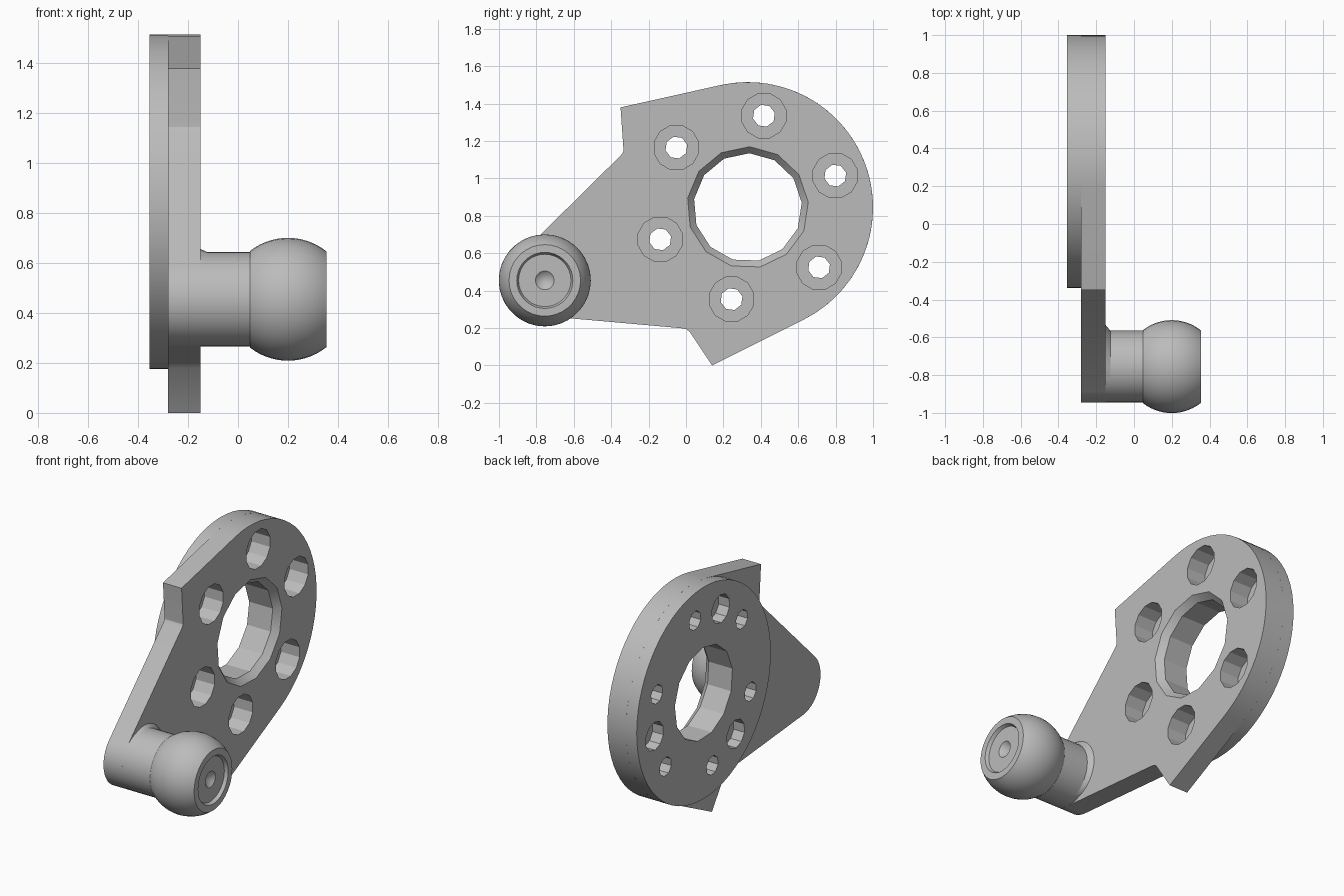
import bpy, bmesh
from math import sin, cos, pi, radians

cube = bpy.data.objects.get("Cube")
if cube:
    bpy.data.objects.remove(cube, do_unlink=True)

steel = bpy.data.materials.new("plain grey metal")
steel.use_nodes = True
grey = (0.5, 0.5, 0.5, 1)
steel.diffuse_color = grey
steel.node_tree.nodes["Principled BSDF"].inputs["Base Color"].default_value = grey

HUB, HUB_R = (0.33, 0.845), 0.67       # disc axis in (y, z)
PIVOT, NECK_R = (-0.755, 0.455), 0.19  # ball stud axis in (y, z)
BACK, STEP, FACE = -0.355, -0.28, -0.15


def arc(centre, r, start, end, n):
    """Points on an arc in the (y, z) plane, both ends included."""
    angles = [radians(start + (end - start) * i / n) for i in range(n + 1)]
    return [(centre[0] + r * cos(a), centre[1] + r * sin(a)) for a in angles]


def circle(centre, r, n, turn=0):
    return arc(centre, r, turn, turn + 360, n)[:-1]


def bolt_circle(r, n, first, count):
    """Equal holes spread round the hub."""
    centres = circle(HUB, 0.498, count, first)
    return [circle(c, r, n, 15) for c in centres]


def finish(bm, name):
    bmesh.ops.recalc_face_normals(bm, faces=bm.faces)
    mesh = bpy.data.meshes.new(name)
    bm.to_mesh(mesh)
    bm.free()
    mesh.materials.append(steel)
    mesh.shade_smooth()
    mesh.set_sharp_from_angle(angle=radians(25))
    obj = bpy.data.objects.new(name, mesh)
    bpy.context.collection.objects.link(obj)
    return obj


def pairs(ring):
    return zip(ring, ring[1:] + ring[:1])


def slab(name, layers):
    """Solid along x; each layer is (x, [outline, hole, hole, ...])."""
    bm = bmesh.new()
    rings = [[[bm.verts.new((x, *p)) for p in loop] for loop in loops]
             for x, loops in layers]
    for cap in (rings[0], rings[-1]):
        edges = [bm.edges.new(e) for loop in cap for e in pairs(loop)]
        bmesh.ops.triangle_fill(bm, use_beauty=True, edges=edges, normal=(1, 0, 0))
    for low, high in zip(rings, rings[1:]):
        for a, b in zip(low, high):
            for (a0, a1), (b0, b1) in zip(pairs(a), pairs(b)):
                bm.faces.new((a0, a1, b1, b0))
    return finish(bm, name)


def lathe(name, profile, n):
    """Turn an (x, radius) profile about the stud axis."""
    bm = bmesh.new()
    y, z = PIVOT
    verts = [bm.verts.new((x, y + r, z)) for x, r in profile]
    edges = [bm.edges.new(e) for e in zip(verts, verts[1:])]
    bmesh.ops.spin(bm, geom=verts + edges, cent=(0, y, z), axis=(1, 0, 0),
                   angle=2 * pi, steps=n)
    bmesh.ops.remove_doubles(bm, verts=bm.verts, dist=0.0005)
    return finish(bm, name)


# Lever plate: arm end, lower spur, round rim, upper spur
outline = arc(PIVOT, NECK_R, 135, 265, 14)
outline += [(-0.03, 0.2), (0, 0.195), (0.02, 0.18), (0.14, 0)]
outline += arc(HUB, HUB_R, -63.4, 103, 30)
outline += [(-0.35, 1.38), (-0.335, 1.165), (-0.335, 1.145), (-0.345, 1.127)]
counterbores = bolt_circle(0.122, 12, 20, 6)
bore = circle(HUB, 0.29, 13, 5)
mouth = circle(HUB, 0.325, 13, 5)
slab("lever_plate", [(FACE, [outline, mouth] + counterbores),
                     (FACE - 0.04, [outline, bore] + counterbores),
                     (STEP, [outline, bore] + counterbores)])

# Round disc behind the plate with bolt holes and three wider pockets
disc = [circle(HUB, HUB_R, 64), bore]
disc += bolt_circle(0.06, 8, 20, 6) + bolt_circle(0.09, 10, 110, 3)
slab("hub_disc", [(STEP, disc), (BACK, disc)])

# Stud neck and the blend at its foot
neck = circle(PIVOT, NECK_R, 36)
foot = circle((PIVOT[0] + 0.03, PIVOT[1] + 0.011), NECK_R, 36)
slab("stud_neck", [(FACE, [neck]), (0.06, [neck])])
slab("neck_blend", [(FACE, [foot]), (FACE + 0.025, [neck])])

# Ball with flat ends, a shallow recess and a centre drilling
ball = [(0.2 + 0.246 * sin(a), 0.246 * cos(a))
        for a in [radians(-38 + 77 * i / 14) for i in range(15)]]
lathe("stud_ball", [(0.05, 0)] + ball +
      [(0.355, 0.15), (0.335, 0.14), (0.335, 0.05), (0.29, 0)], 36)
